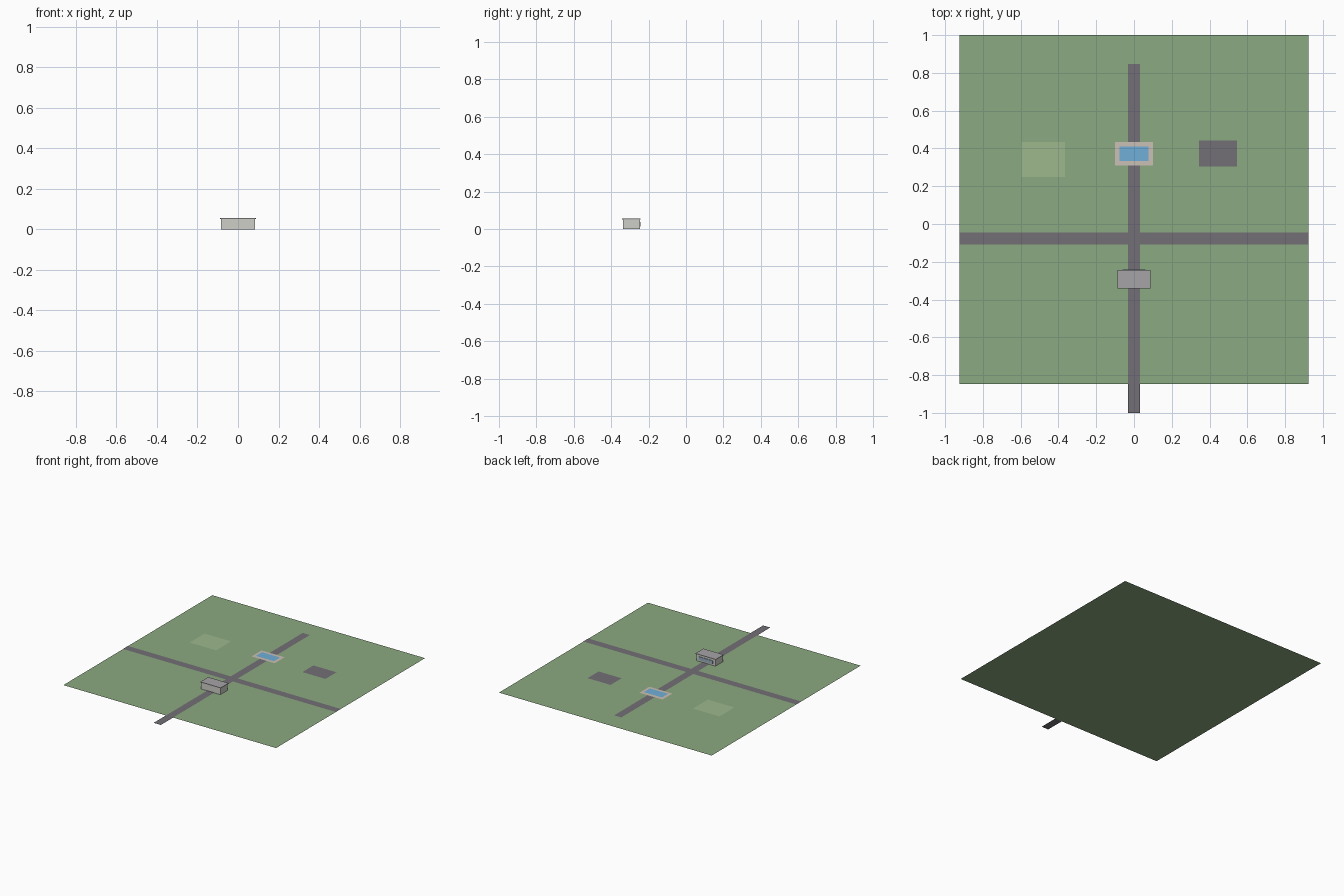
import bpy

if "Cube" in bpy.data.objects:
    bpy.data.objects.remove(bpy.data.objects["Cube"])

U = 2 / 65  # one site unit


def material(name, rgb):
    m = bpy.data.materials.new(name)
    m.diffuse_color = (*rgb, 1)
    m.use_nodes = True
    m.node_tree.nodes["Principled BSDF"].inputs["Base Color"].default_value = m.diffuse_color
    return m


GRASS = material("grass", (0.26, 0.40, 0.22))
LAWN = material("lawn", (0.34, 0.48, 0.27))
ASPHALT = material("asphalt", (0.17, 0.16, 0.18))
STONE = material("stone", (0.60, 0.53, 0.46))
WATER = material("water", (0.16, 0.43, 0.68))
WALL = material("wall", (0.62, 0.62, 0.58))
ROOF = material("roof", (0.38, 0.37, 0.38))
GLASS = material("glass", (0.30, 0.42, 0.52))


def sheet(name, x0, x1, y0, y1, z, mat):
    bpy.ops.mesh.primitive_plane_add(size=1, location=((x0 + x1) / 2, (y0 + y1) / 2, z))
    ob = bpy.context.object
    ob.name = name
    ob.scale = (x1 - x0, y1 - y0, 1)
    ob.data.materials.append(mat)


def box(name, x0, x1, y0, y1, z0, z1, mat):
    bpy.ops.mesh.primitive_cube_add(size=1, location=((x0 + x1) / 2, (y0 + y1) / 2, (z0 + z1) / 2))
    ob = bpy.context.object
    ob.name = name
    ob.scale = (x1 - x0, y1 - y0, z1 - z0)
    ob.data.materials.append(mat)


# Ground and crossing roads
h = 30 * U
sheet("ground", -h, h, 1 - 2 * h, 1, 0, GRASS)
sheet("long_road", -U, U, -1, -1 + 2 * h, 0.0015, ASPHALT)
sheet("cross_road", -h, h, -3.5 * U, -1.5 * U, 0.0015, ASPHALT)

# Lawn patch and parking pad
sheet("lawn_patch", -0.595, -0.365, 0.25, 0.435, 0.003, LAWN)
sheet("parking_pad", 0.345, 0.545, 0.305, 0.442, 0.0015, ASPHALT)

# Pool
sheet("pool_deck", -0.10, 0.10, 0.311, 0.435, 0.003, STONE)
sheet("pool_water", -0.078, 0.078, 0.334, 0.410, 0.0045, WATER)

# House: walls, flat roof and rear glazing
box("house_walls", -0.083, 0.083, -0.338, -0.246, 0, 0.051, WALL)
box("house_roof", -0.088, 0.088, -0.341, -0.243, 0.051, 0.056, ROOF)
box("rear_window", -0.062, 0.062, -0.246, -0.242, 0.012, 0.038, GLASS)
